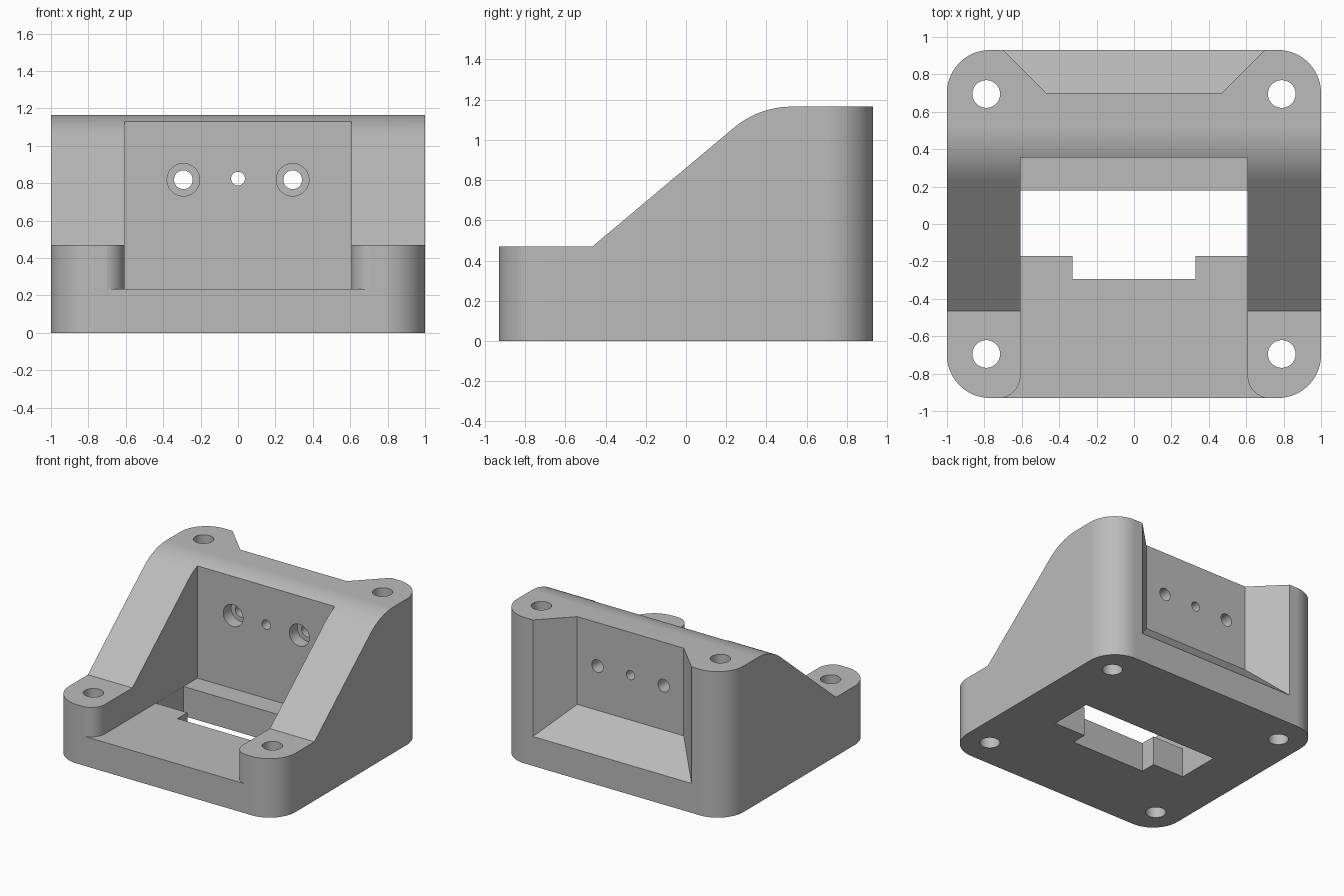
import bpy, bmesh, math
from mathutils import Vector, Matrix

cube = bpy.data.objects.get("Cube")
if cube:
    bpy.data.objects.remove(cube, do_unlink=True)

HALF_X, HALF_Y, HEIGHT = 1.0, 0.93, 1.165
FLOOR, STEP = 0.235, 0.47        # floor thickness, front post height
BAY_X, WALL_Y = 0.607, 0.355     # bay half width, front of upright wall
RECESS_Y = 0.70                  # back of upright wall

grey = bpy.data.materials.new("plain_grey")
grey.use_nodes = True
grey.diffuse_color = (0.5, 0.5, 0.5, 1)
grey.node_tree.nodes["Principled BSDF"].inputs["Base Color"].default_value = (0.5, 0.5, 0.5, 1)


def add_mesh(name, bm):
    bmesh.ops.recalc_face_normals(bm, faces=bm.faces)
    mesh = bpy.data.meshes.new(name)
    bm.to_mesh(mesh)
    bm.free()
    mesh.materials.append(grey)
    obj = bpy.data.objects.new(name, mesh)
    bpy.context.collection.objects.link(obj)
    return obj


def arc(cx, cy, r, start, end, n=20):
    angles = [math.radians(start + (end - start) * i / n) for i in range(n + 1)]
    return [(cx + r * math.cos(a), cy + r * math.sin(a)) for a in angles]


def prism(name, outline, low, high, axis="z"):
    """Extrude a 2D outline along z (outline in xy), x (yz) or y (xz)."""
    place = {"z": lambda u, v, w: (u, v, w),
             "x": lambda u, v, w: (w, u, v),
             "y": lambda u, v, w: (u, w, v)}[axis]
    bm = bmesh.new()
    face = bm.faces.new([bm.verts.new(place(u, v, low)) for u, v in outline])
    extruded = bmesh.ops.extrude_face_region(bm, geom=[face])["geom"]
    verts = [e for e in extruded if isinstance(e, bmesh.types.BMVert)]
    bmesh.ops.translate(bm, verts=verts, vec=Vector(place(0, 0, high - low)))
    return add_mesh(name, bm)


def cylinder(name, u, v, r, low, high, axis):
    return prism(name, arc(u, v, r, 0, 360, 48)[:-1], low, high, axis)


def mirrored(points):
    return points + [(-x, y) for x, y in reversed(points)]


# Side profile: low front step, ramp, rounded crest
ramp, crest_r = math.radians(40), 0.45
crest_y = -0.465 + (HEIGHT - STEP) / math.tan(ramp) + crest_r * math.tan(ramp / 2)
profile = [(-1.2, 0), (-1.2, STEP), (-0.465, STEP)]
profile += arc(crest_y, HEIGHT - crest_r, crest_r, 130, 90)
profile += [(1.2, HEIGHT), (1.2, 0)]
body = prism("mount_body", profile, -1.2, 1.2, "x")

# Rounded rectangular plan
R = 0.23
plan = []
for sx, sy, start in ((1, 1, 0), (-1, 1, 90), (-1, -1, 180), (1, -1, 270)):
    plan += arc(sx * (HALF_X - R), sy * (HALF_Y - R), R, start, start + 90, 24)
tools = [("INTERSECT", prism("plan_cutter", plan, -0.5, 2))]

# Open front bay with rounded post corners
post = [(BAY_X, WALL_Y)] + arc(0.73, -0.81, 0.123, 180, 270) + [(0.73, -1.2)]
tools.append(("DIFFERENCE", prism("bay_cutter", mirrored(post), FLOOR, 2)))

# Stepped slot through the floor
slot = [(BAY_X - 0.001, 0.18), (BAY_X - 0.001, -0.17), (0.328, -0.17), (0.328, -0.295)]
tools.append(("DIFFERENCE", prism("slot_cutter", mirrored(slot), -0.2, FLOOR + 0.1)))

# Bevelled recess in the back, open at the top
bm = bmesh.new()
for y in (RECESS_Y, HALF_Y + 0.1):
    spread = y - RECESS_Y
    for sx in (-1, 1):
        for z in (0.465 - spread, 1.5):
            bm.verts.new((sx * (0.47 + spread), y, z))
bmesh.ops.convex_hull(bm, input=bm.verts)
bmesh.ops.dissolve_limit(bm, angle_limit=0.01, verts=bm.verts, edges=bm.edges)
tools.append(("DIFFERENCE", add_mesh("recess_cutter", bm)))

# Vertical corner bolt holes
for sx in (-1, 1):
    for sy in (-1, 1):
        tools.append(("DIFFERENCE", cylinder("bolt_cutter", sx * 0.79, sy * 0.695, 0.074, -0.2, 2, "z")))

# Wall holes: two counterbored, one plain in the middle
for sx in (-1, 1):
    tools.append(("DIFFERENCE", cylinder("screw_cutter", sx * 0.292, 0.818, 0.05, 0.2, 0.85, "y")))
    tools.append(("DIFFERENCE", cylinder("bore_cutter", sx * 0.292, 0.818, 0.087, 0.2, WALL_Y + 0.1, "y")))
tools.append(("DIFFERENCE", cylinder("pin_cutter", 0, 0.824, 0.037, 0.2, 0.85, "y")))

# Carve the body, then drop the cutters
for operation, tool in tools:
    mod = body.modifiers.new("carve", "BOOLEAN")
    mod.operation, mod.object, mod.solver = operation, tool, "EXACT"
    tool.hide_render = True
bpy.context.view_layer.update()
carved = bpy.data.meshes.new_from_object(body.evaluated_get(bpy.context.evaluated_depsgraph_get()))
body.modifiers.clear()
body.data = carved
carved.name = "mount_body"
for _, tool in tools:
    bpy.data.objects.remove(tool, do_unlink=True)

# Smooth curves, crisp edges
bpy.ops.object.select_all(action="DESELECT")
body.select_set(True)
bpy.context.view_layer.objects.active = body
bpy.ops.object.shade_smooth_by_angle(angle=math.radians(25))
weighted = body.modifiers.new("flat_faces", "WEIGHTED_NORMAL")
weighted.keep_sharp = True
